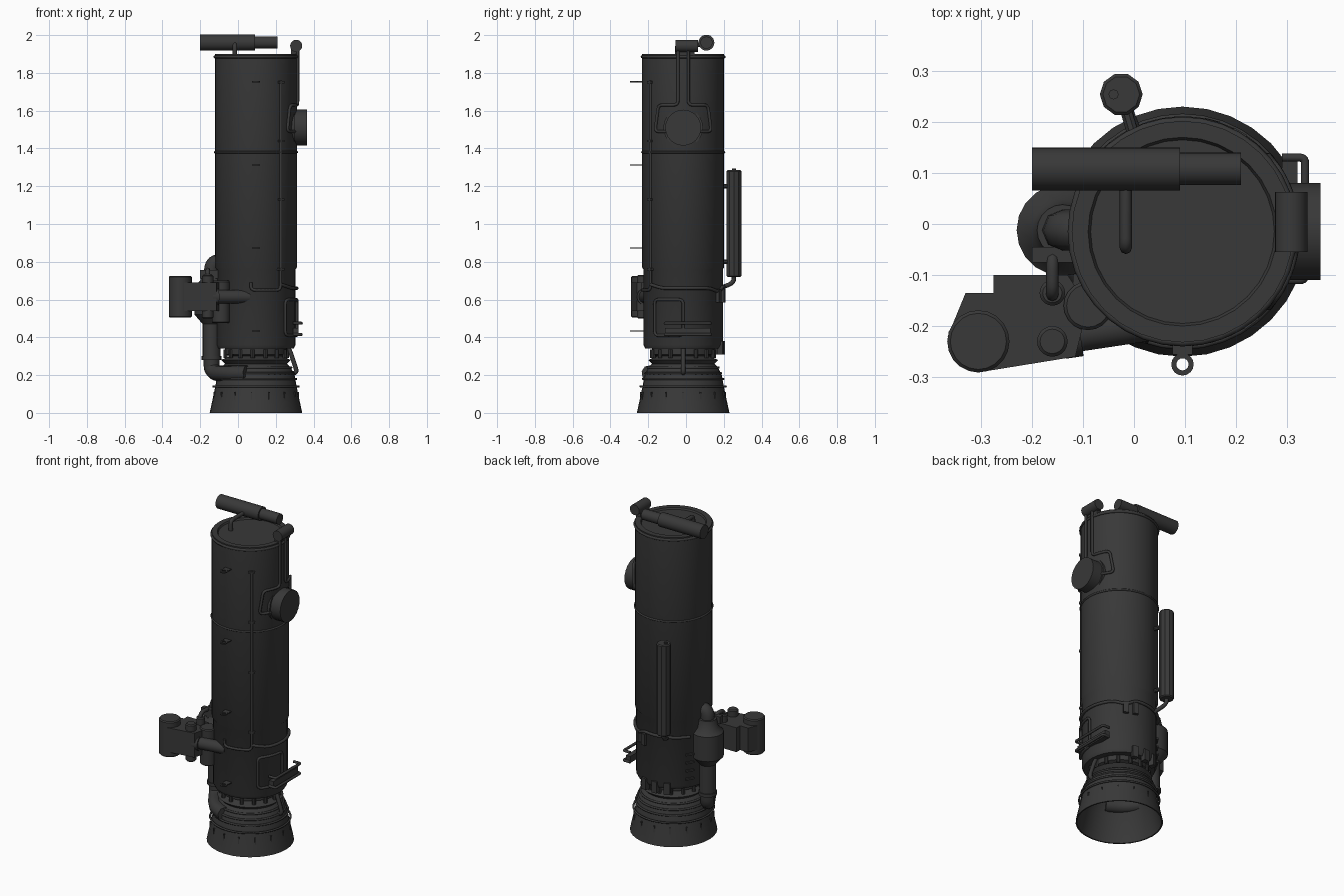
import bpy, bmesh, math
from mathutils import Vector

if "Cube" in bpy.data.objects:
    bpy.data.objects.remove(bpy.data.objects["Cube"])

AXIS = Vector((0.095, -0.015, 0))     # centre line of the main tube
BODY_R = 0.217
X, Y, Z = Vector((1, 0, 0)), Vector((0, 1, 0)), Vector((0, 0, 1))

dark = bpy.data.materials.new("dark grey")
dark.use_nodes = True
dark.diffuse_color = (0.04, 0.04, 0.04, 1)
shader = dark.node_tree.nodes["Principled BSDF"]
shader.inputs["Base Color"].default_value = dark.diffuse_color


def finish(name, bm):
    bmesh.ops.recalc_face_normals(bm, faces=bm.faces)
    mesh = bpy.data.meshes.new(name)
    bm.to_mesh(mesh)
    bm.free()
    part = bpy.data.objects.new(name, mesh)
    bpy.context.collection.objects.link(part)
    mesh.materials.append(dark)
    bpy.ops.object.select_all(action="DESELECT")
    part.select_set(True)
    bpy.context.view_layer.objects.active = part
    bpy.ops.object.shade_smooth_by_angle(angle=math.radians(35))
    return part


def lathe(name, profile, center=AXIS, sides=32):
    """Turn (radius, height) pairs about a vertical axis."""
    bm = bmesh.new()
    verts = [bm.verts.new(center + X * r + Z * z) for r, z in profile]
    edges = [bm.edges.new(pair) for pair in zip(verts, verts[1:])]
    bmesh.ops.spin(bm, geom=verts + edges, cent=center, axis=Z,
                   angle=math.tau, steps=sides, use_duplicate=False)
    bmesh.ops.remove_doubles(bm, verts=bm.verts, dist=0.0001)
    return finish(name, bm)


def rod(name, start, direction, length, radius, sides=20):
    """Capped cylinder running from a start point along a direction."""
    bm = bmesh.new()
    bmesh.ops.create_cone(bm, cap_ends=True, segments=sides, radius1=radius,
                          radius2=radius, depth=length)
    bmesh.ops.translate(bm, verts=bm.verts, vec=Z * length / 2)
    bm.transform(Z.rotation_difference(direction).to_matrix().to_4x4())
    bmesh.ops.translate(bm, verts=bm.verts, vec=start)
    return finish(name, bm)


def rounded(corners, bend):
    """Replace each inner corner of a path by a short curve."""
    corners = [Vector(c) for c in corners]
    path = [corners[0]]
    for before, here, after in zip(corners, corners[1:], corners[2:]):
        ends = []
        for other in (before, after):
            arm = other - here
            ends.append(here + arm * min(0.5, bend / arm.length))
        for i in range(6):
            t = i / 5
            path.append(ends[0].lerp(here, t).lerp(here.lerp(ends[1], t), t))
    return path + [corners[-1]]


def tube(name, corners, radius, bend=0.03, closed=False):
    curve = bpy.data.curves.new(name, "CURVE")
    curve.dimensions = "3D"
    curve.bevel_depth, curve.bevel_resolution, curve.use_fill_caps = radius, 2, True
    path = rounded(corners, bend) if bend else corners
    spline = curve.splines.new("POLY")
    spline.points.add(len(path) - 1)
    for point, place in zip(spline.points, path):
        point.co = (*place, 1)
    spline.use_cyclic_u, spline.use_smooth = closed, True
    part = bpy.data.objects.new(name, curve)
    bpy.context.collection.objects.link(part)
    curve.materials.append(dark)


def box(name, center, size, turn=0):
    bm = bmesh.new()
    bmesh.ops.create_cube(bm, size=1)
    bmesh.ops.scale(bm, vec=size, verts=bm.verts)
    part = finish(name, bm)
    part.location, part.rotation_euler.z = center, math.radians(turn)


def around(degrees, z, radius=BODY_R):
    a = math.radians(degrees)
    return AXIS + radius * (X * math.cos(a) + Y * math.sin(a)) + Z * z


def wrap(name, corners, radius, side=1, out=BODY_R):
    """Pipe laid on the tube through (degrees, height) corners."""
    flat = rounded([(math.radians(a) * out * side, z) for a, z in corners], 0.025)
    path = [flat[0]]
    for p, q in zip(flat, flat[1:]):
        n = math.ceil((q - p).length / 0.02)
        path += [p.lerp(q, (i + 1) / n) for i in range(n)]
    tube(name, [around(math.degrees(s / out), z, out) for s, z in path], radius, 0)


def hoop(name, z, radius, thick):
    tube(name, [around(i * 10, z, radius) for i in range(36)], thick, 0, True)


def canister(name, center, radius, low, high, sides=20, edge=0.006):
    lathe(name, [(0, low), (radius - edge, low), (radius, low + edge),
                 (radius, high - edge), (radius - edge, high), (0, high)], center, sides)


# main tube with narrower skirt, shallow lid recess and beads
lathe("body", [(0, 0.34), (0.2, 0.34), (0.21, 0.36), (0.21, 0.76), (BODY_R, 0.77),
               (BODY_R, 1.9), (0.185, 1.9), (0.18, 1.89), (0, 1.89)])
hoop("mid_bead", 1.38, BODY_R, 0.006)
hoop("top_rim", 1.885, BODY_R, 0.008)

# hollow nozzle bell with a stepped throat
lathe("nozzle", [(0, 0.34), (0.165, 0.34), (0.165, 0.31), (0.14, 0.3), (0.185, 0.28),
                 (0.165, 0.26), (0.185, 0.24), (0.205, 0.2), (0.215, 0.14), (0.245, 0),
                 (0.237, 0), (0.2, 0.15), (0.13, 0.27), (0, 0.3)])
for z in (0.14, 0.18, 0.21, 0.24, 0.28):
    hoop("nozzle_band", z, 0.245 - z * z, 0.006)
for a in range(0, 360, 24):
    rod("collar_bolt", around(a, 0.29, 0.165), Z, 0.045, 0.011, 8)
    box("nozzle_slot", around(a, 0.09, 0.225), (0.008, 0.006, 0.04), a)

# pump drum beside the body, its drop pipe and elbows
drum = Vector((-0.14, -0.012, 0))
lathe("pump_drum", [(0, 0.28), (0.047, 0.28), (0.047, 0.47), (0.09, 0.52), (0.09, 0.67),
                    (0.06, 0.7), (0.05, 0.75), (0, 0.75)], drum, 20)
tube("inlet_elbow", [drum + Z * 0.7, drum + Z * 0.8, drum + X * 0.08 + Z * 0.8], 0.04, 0.06)
tube("exhaust_elbow", [drum + Z * 0.3, drum + Z * 0.21, around(220, 0.21, 0.2),
                       around(255, 0.21, 0.19)], 0.042, 0.07)
rod("pipe_collar", drum + Z * 0.28, Z, 0.02, 0.052)

# outer pump block: a thick plate carrying upright canisters
bm = bmesh.new()
outline = [(-0.365, -0.22), (-0.33, -0.135), (-0.275, -0.135), (-0.275, -0.1),
           (-0.13, -0.1), (-0.09, -0.16), (-0.115, -0.26), (-0.3, -0.29)]
base = bm.faces.new([bm.verts.new((x, y, 0.54)) for x, y in outline])
raised = bmesh.ops.extrude_face_region(bm, geom=[base])["geom"]
bmesh.ops.translate(bm, vec=Z * 0.15,
                    verts=[v for v in raised if isinstance(v, bmesh.types.BMVert)])
finish("pump_block", bm)
canister("end_canister", Vector((-0.305, -0.23, 0)), 0.061, 0.505, 0.725)
canister("valve_canister", Vector((-0.16, -0.23, 0)), 0.03, 0.5, 0.73)
canister("inner_canister", Vector((-0.09, -0.16, 0)), 0.048, 0.475, 0.7)
canister("link_canister", Vector((-0.16, -0.135, 0)), 0.025, 0.53, 0.735)
feed = Vector((-0.14, -0.22, 0.615))
rod("feed_pipe", feed, X + Y * 0.15, 0.2, 0.035)
rod("feed_flange", feed, X + Y * 0.15, 0.035, 0.045)
tube("link_pipe", [(-0.16, y, z) for y, z in
                   ((-0.14, 0.7), (-0.14, 0.757), (-0.06, 0.757), (-0.06, 0.7))], 0.012)
box("pump_bracket", (-0.15, -0.06, 0.735), (0.1, 0.03, 0.045))
box("pump_mount", (-0.09, -0.07, 0.6), (0.06, 0.12, 0.12))

# gas bottle on the back
bottle = Vector((-0.025, 0.254, 0))
canister("gas_bottle", bottle, 0.042, 0.72, 1.285, 10)
rod("bottle_cap", bottle - X * 0.015 + Z * 1.28, Z, 0.015, 0.01, 8)
for z in (0.8, 1.2):
    rod("bottle_strut", bottle + Z * z, X * 0.3 - Y, 0.08, 0.012, 8)
tube("bottle_pipe", [bottle + Z * 0.74, bottle + Z * 0.69, around(115, 0.66)], 0.012)

# sighting cylinder and its bent arm on the lid
scope = Vector((-0.2, 0.108, 1.96))
rod("scope_body", scope, X, 0.29, 0.042, 24)
rod("scope_nose", scope, X, 0.41, 0.032, 24)
elbow = Vector((-0.016, -0.047, 1.95))
tube("scope_arm", [elbow + Y * 0.13, elbow, elbow - Z * 0.06], 0.012, 0.02)

# vent cap, round housing and the mirrored pair of vent lines
rod("vent_cap", Vector((0.308, -0.055, 1.943)), Y, 0.118, 0.032)
box("vent_neck", (0.295, 0, 1.91), (0.03, 0.09, 0.05))
hub = around(0, 1.51, 0)
rod("round_housing", hub + X * 0.19, X, 0.08, 0.095, 24)
rod("housing_base", hub + X * 0.175, X, 0.03, 0.105, 24)
for side in (-1, 1):
    wrap("vent_line", [(7, 1.93), (7, 1.63), (36, 1.63), (42, 1.49), (20, 1.49)],
         0.008, side, BODY_R + 0.006)

# long front conduit with clips, and the belt line
wrap("conduit", [(-53, 1.76), (-53, 0.65), (-97, 0.65), (-97, 0.69)], 0.008)
for z in (0.76, 1.13, 1.44, 1.75):
    box("conduit_clip", around(-53, z), (0.02, 0.035, 0.012), -53)
wrap("belt_line", [(-53, 0.68), (-30, 0.66), (40, 0.66), (60, 0.64), (75, 0.67),
                   (150, 0.66)], 0.009)
for a in (60, 75):
    box("belt_fitting", around(a, 0.62), (0.02, 0.03, 0.07), a)

# flat eyelets down the front
for i in range(4):
    z = 0.43 + 0.44 * i
    inner, outer, top = 0.012, 0.022, z + 0.006
    lathe("eyelet_ring", [(inner, z), (outer, z), (outer, top), (inner, top), (inner, z)],
          AXIS - Y * 0.26, 16)
    box("eyelet_tab", AXIS - Y * 0.226 + Z * (z + 0.003), (0.04, 0.03, 0.006))

# side panel frame, step with rail, and drain line
wrap("panel_frame", [(-20, 0.41), (-44, 0.41), (-44, 0.6), (0, 0.6), (0, 0.41),
                     (-20, 0.41)], 0.008)
box("step", (0.305, 0.01, 0.43), (0.03, 0.24, 0.04))
for z in (0.415, 0.475):
    tube("step_rail", [(0.29, -0.11, z), (0.335, -0.11, z), (0.335, 0.13, z),
                       (0.29, 0.13, z)], 0.008, 0.01)
tube("drain_line", [around(0, z, r) for r, z in
                    ((0.165, 0.35), (0.18, 0.33), (0.22, 0.21), (0.17, 0.21))], 0.012)

# small boxes and rungs around the skirt
for a in (75, 95, 115):
    box("skirt_box", around(a, 0.345, 0.205), (0.03, 0.035, 0.07), a)
for i in range(4):
    box("skirt_rung", around(150, 0.4 + i / 20, 0.21), (0.02, 0.05, 0.01), 150)
